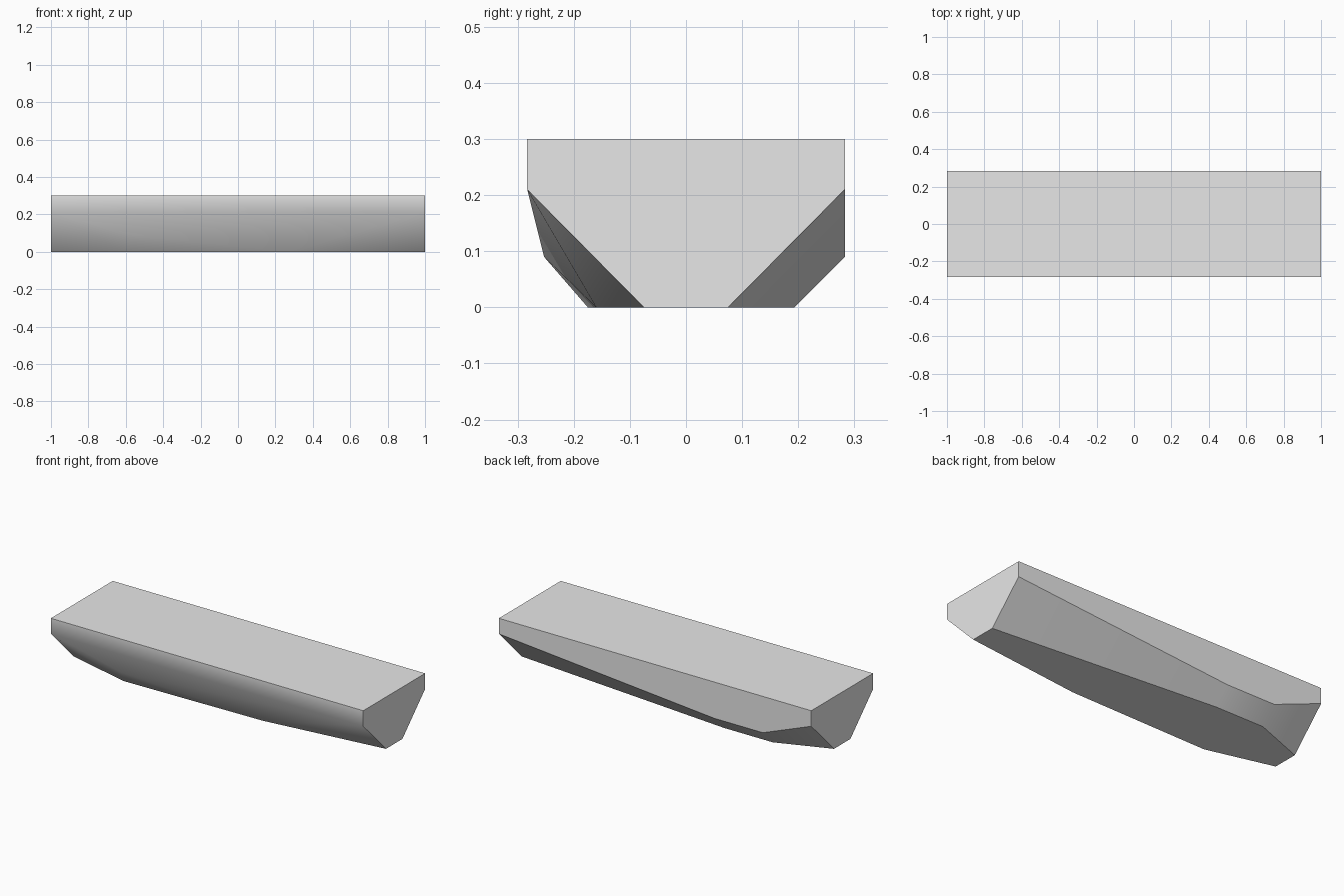
import bpy
import bmesh
import math

if "Cube" in bpy.data.objects:
    bpy.data.objects.remove(bpy.data.objects["Cube"], do_unlink=True)

SIDE, TOP, EAVE, KNEE, FOOT = 0.283, 0.3, 0.21, 0.09, 0.075

grey = bpy.data.materials.new("light_grey")
grey.use_nodes = True
grey.diffuse_color = (0.8, 0.8, 0.8, 1)
grey.node_tree.nodes["Principled BSDF"].inputs["Base Color"].default_value = (0.8, 0.8, 0.8, 1)

# Matching end sections: short vertical walls above a tapered keel
corners = []
for x in (-1, 1):
    for s in (-1, 1):
        corners += [(x, s * SIDE, TOP), (x, s * SIDE, EAVE), (x, s * FOOT, 0)]

# Back bulge: the wall drops lower, with a bevel down to the flat bottom
for x in (-0.69, -0.38):
    corners += [(x, SIDE, KNEE), (x, 0.193, 0)]

# Front bulge: irregular knee and two bottom corners
corners += [(-0.57, -0.253, KNEE), (-0.61, -0.175, 0), (0.27, -0.16, 0)]

# Convex solid wrapped around the corners
bm = bmesh.new()
for c in corners:
    bm.verts.new(c)
bmesh.ops.convex_hull(bm, input=bm.verts[:])
bmesh.ops.dissolve_limit(bm, angle_limit=math.radians(1), verts=bm.verts[:], edges=bm.edges[:])
bmesh.ops.recalc_face_normals(bm, faces=bm.faces[:])
mesh = bpy.data.meshes.new("faceted_slab")
bm.to_mesh(mesh)
bm.free()
mesh.materials.append(grey)

slab = bpy.data.objects.new("faceted_slab", mesh)
bpy.context.collection.objects.link(slab)
bpy.ops.object.select_all(action="DESELECT")
slab.select_set(True)
bpy.context.view_layer.objects.active = slab
bpy.ops.object.shade_smooth_by_angle(angle=math.radians(30))
